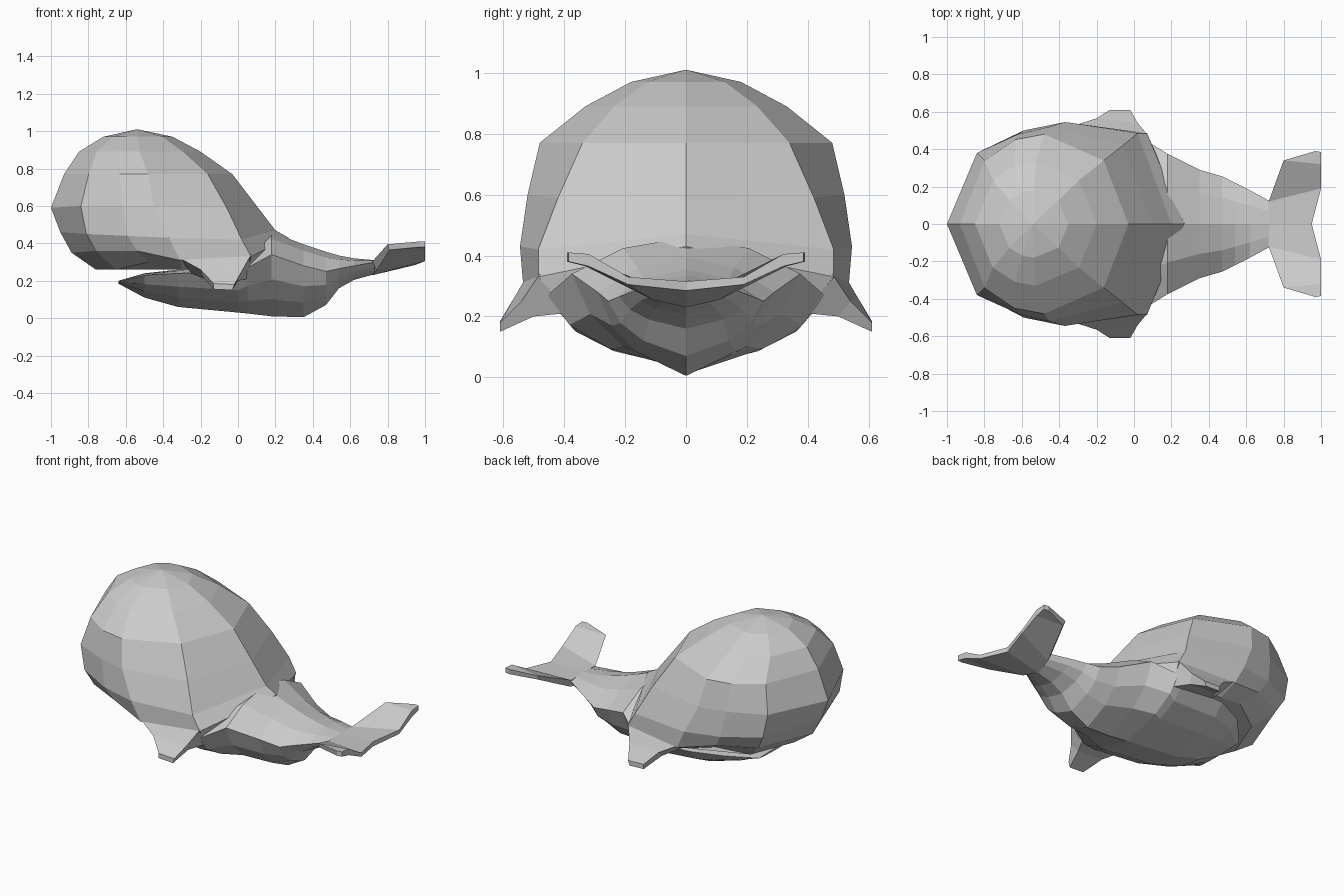
import bpy, bmesh
from math import sin, cos, radians


def loft(name, groups):
    """Skin one or more lists of rings into a flat-shaded, capped mesh."""
    bm = bmesh.new()
    for rings in groups:
        rows = [[bm.verts.new(p) for p in r] for r in rings]
        n = len(rows[0])
        for a, b in zip(rows, rows[1:]):
            for i in range(n):
                j = (i + 1) % n
                bm.faces.new((a[i], a[j], b[j], b[i]))
        bm.faces.new(rows[0])
        bm.faces.new(rows[-1])
    bmesh.ops.remove_doubles(bm, verts=bm.verts, dist=0.0005)
    bmesh.ops.recalc_face_normals(bm, faces=bm.faces)
    me = bpy.data.meshes.new(name)
    bm.to_mesh(me)
    bm.free()
    ob = bpy.data.objects.new(name, me)
    bpy.context.collection.objects.link(ob)
    return ob


def mirrored(half):
    """Close a half ring whose first and last points lie on y = 0."""
    return half + [(x, -y, z) for x, y, z in reversed(half[1:-1])]


# Domed head: horizontal rings from crown to mouth roof
head = []
for z, xf, xb, w in [(1.01, -.54, -.54, 0), (.97, -.72, -.35, .18),
                     (.89, -.85, -.20, .33), (.77, -.93, -.03, .48)]:
    c, r = (xf + xb) / 2, (xb - xf) / 2
    head.append([(c - r * cos(radians(a)), w * sin(radians(a)) if a < 180 else 0, z)
                 for a in (0, 45, 70, 90, 135, 180)])
head += [
    [(-1, 0, .59), (-.84, .38, .60), (-.62, .48, .60), (-.45, .52, .60), (-.06, .42, .59), (.10, 0, .60)],
    [(-.95, 0, .46), (-.81, .385, .45), (-.59, .50, .44), (-.37, .545, .43), (.02, .485, .42), (.20, 0, .47)],
    [(-.89, 0, .35), (-.76, .36, .36), (-.54, .47, .36), (-.31, .535, .31), (.07, .485, .33), (.27, 0, .43)],
    [(-.76, 0, .26), (-.65, .28, .26), (-.48, .38, .30), (-.30, .42, .26), (.05, .42, .25), (.28, 0, .32)],
]
loft("head", [[mirrored(h) for h in head]])

# Lower jaw, belly and tail stem: x, top z, side z, bottom z, half width
stations = [
    (-.64, .20, .195, .185, .18), (-.50, .24, .23, .11, .33), (-.32, .26, .24, .06, .41),
    (0, .30, .23, .03, .43), (.05, .40, .27, .025, .455), (.18, .46, .34, .01, .375),
    (.35, .395, .28, .005, .29), (.47, .355, .25, .07, .255), (.54, .335, .265, .16, .22),
    (.62, .32, .28, .205, .18), (.73, .31, .30, .235, .12)]
body = []
for x, zt, zs, zb, w in stations:
    h = zs - zb
    body.append(mirrored([(x, 0, zt), (x, .55 * w, zt * .7 + zs * .3), (x, w, zs),
                          (x, .84 * w, zb + .6 * h), (x, .55 * w, zb + .28 * h), (x, 0, zb)]))
body[0][-1] = body[0][-1]
loft("belly_and_tail_stem", [body])

# Side fins
fin = [
    [(-.31, .53, .32), (.07, .48, .34), (.05, .40, .21), (-.25, .40, .24)],
    [(-.20, .565, .26), (.02, .54, .25), (0, .50, .20), (-.18, .50, .21)],
    [(-.13, .61, .185), (-.02, .61, .18), (-.03, .61, .15), (-.13, .61, .155)],
]
loft("side_fins", [[[(x, s * y, z) for x, y, z in r] for r in fin] for s in (1, -1)])

# Tail flukes: front top, back top, back bottom, front bottom at each station
fluke = [
    [(.72, 0, .31), (.95, 0, .315), (.95, 0, .285), (.72, 0, .23)],
    [(.72, .12, .305), (1, .19, .33), (1, .19, .305), (.74, .11, .255)],
    [(.80, .34, .395), (1, .32, .405), (1, .32, .365), (.81, .33, .365)],
    [(.97, .39, .41), (1, .385, .41), (1, .385, .38), (.97, .39, .38)],
]
left = [[(x, -y, z) for x, y, z in r] for r in reversed(fluke[1:])]
loft("tail_flukes", [left + fluke])
